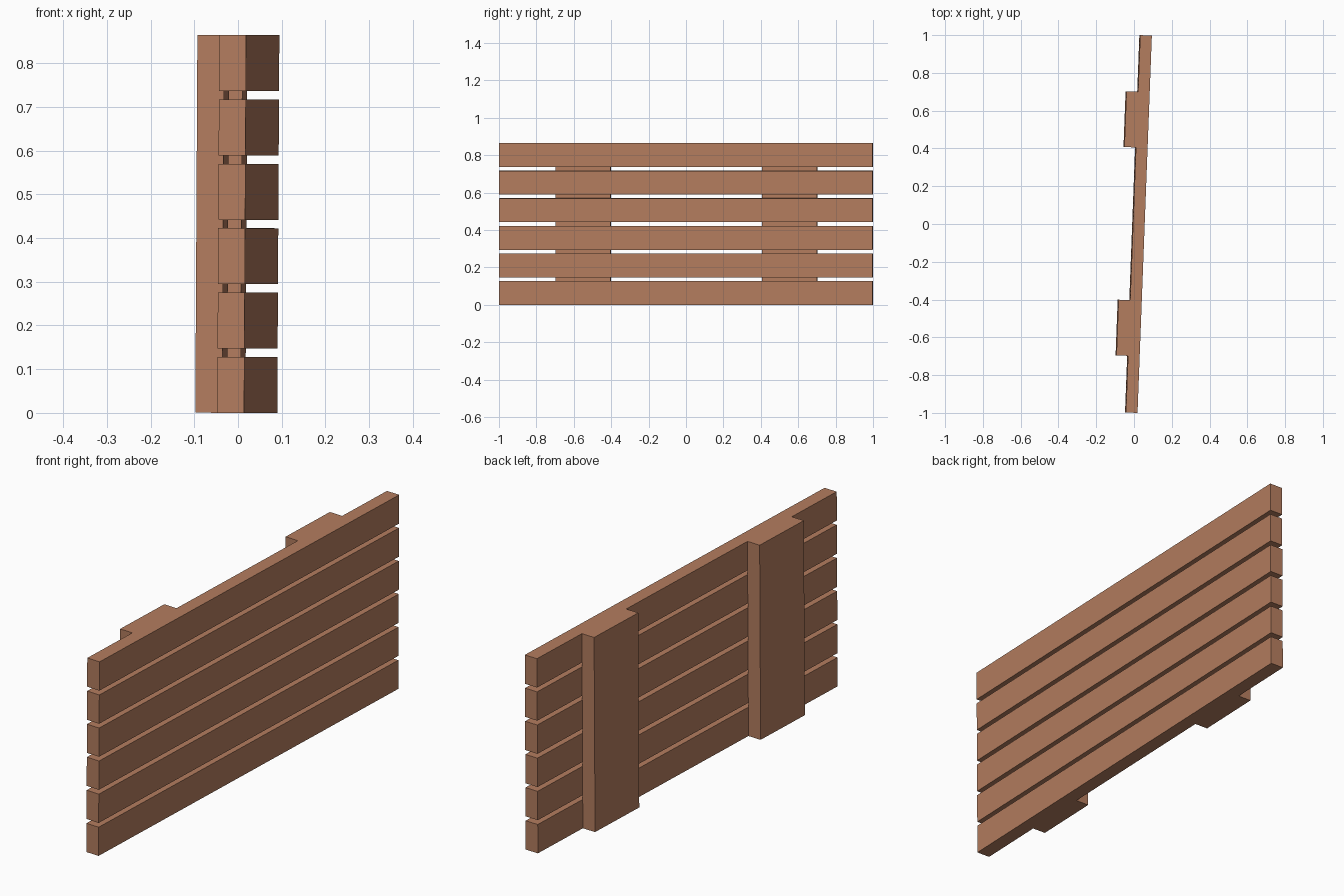
import bpy
from mathutils import Matrix, Vector

if "Cube" in bpy.data.objects:
    bpy.data.objects.remove(bpy.data.objects["Cube"], do_unlink=True)

wood = bpy.data.materials.new("warm brown wood")
wood.use_nodes = True
colour = (0.456, 0.205, 0.114, 1)
wood.diffuse_color = colour
wood.node_tree.nodes["Principled BSDF"].inputs["Base Color"].default_value = colour

HEIGHT = 0.864
THICK = 0.0615
SLATS = 6
SLAT_H = 0.128
PITCH = (HEIGHT - SLAT_H) / (SLATS - 1)

# The whole panel is turned slightly and leans a touch
tilt = (Matrix.Translation((0.0235, 0, HEIGHT / 2))
        @ Matrix.Rotation(-0.038, 4, "Z") @ Matrix.Rotation(0.0055, 4, "Y"))


def board(name, centre, size):
    bpy.ops.mesh.primitive_cube_add(size=1)
    obj = bpy.context.object
    obj.name = name
    obj.data.transform(tilt @ Matrix.Translation(centre) @ Matrix.Diagonal((*size, 1)))
    obj.data.materials.append(wood)
    return obj


# Long horizontal slats
for i in range(SLATS):
    z = SLAT_H / 2 + i * PITCH - HEIGHT / 2
    board(f"slat_{i + 1}", Vector((0, 0, z)), (THICK, 1.999, SLAT_H))

# Two upright cleats holding the slats together
for name, side in (("front_cleat", -1), ("back_cleat", 1)):
    board(name, Vector((-THICK, side * 0.552, 0)), (THICK, 0.295, HEIGHT))
